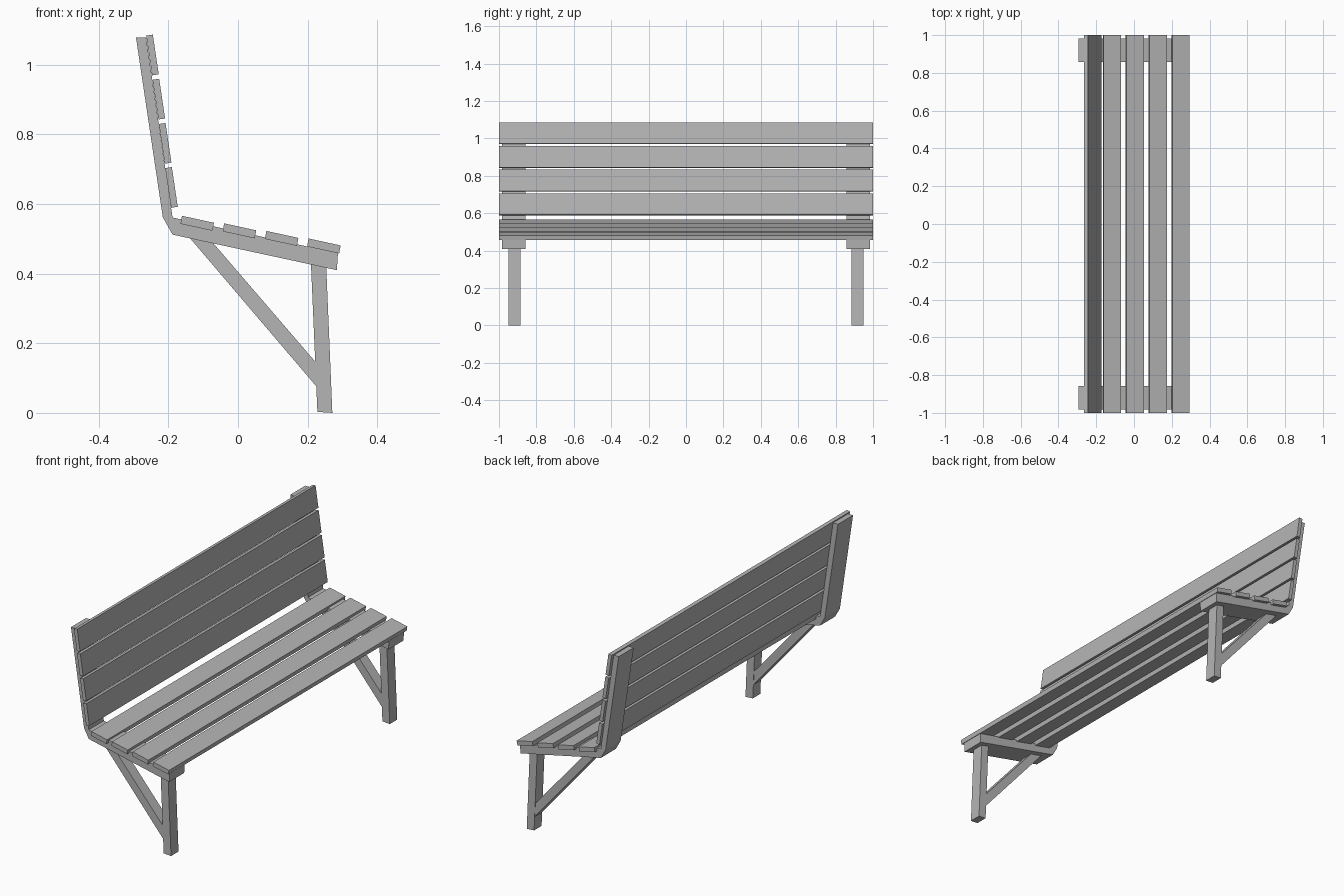
import bpy, bmesh
from mathutils import Vector

if "Cube" in bpy.data.objects:
    bpy.data.objects.remove(bpy.data.objects["Cube"])

grey = bpy.data.materials.new("grey_wood")
grey.diffuse_color = (0.46, 0.46, 0.46, 1)
grey.use_nodes = True
grey.node_tree.nodes["Principled BSDF"].inputs["Base Color"].default_value = grey.diffuse_color


def prism(name, profile, y0, y1):
    """Extrude an (x, z) profile from y0 to y1."""
    bm = bmesh.new()
    face = bm.faces.new([bm.verts.new((x, y0, z)) for x, z in profile])
    ext = bmesh.ops.extrude_face_region(bm, geom=[face])
    new = [v for v in ext["geom"] if isinstance(v, bmesh.types.BMVert)]
    bmesh.ops.translate(bm, verts=new, vec=(0, y1 - y0, 0))
    bmesh.ops.recalc_face_normals(bm, faces=bm.faces[:])
    me = bpy.data.meshes.new(name)
    bm.to_mesh(me)
    bm.free()
    me.materials.append(grey)
    ob = bpy.data.objects.new(name, me)
    bpy.context.collection.objects.link(ob)
    return ob


def pair(name, profile, y0, y1):
    """One part on each end of the bench."""
    prism(name + "_right", profile, y0, y1)
    prism(name + "_left", profile, -y1, -y0)


def slats(name, corner, along, across, step, count=4):
    """Row of full-width boards, spaced by step."""
    c, a, t, s = (Vector(v) for v in (corner, along, across, step))
    for i in range(count):
        p = c + s * i
        prism(f"{name}_{i + 1}", [p, p + a, p + a + t, p + t], -1, 1)


# bent end frames carrying back and seat
frame = [(-0.293, 1.078), (-0.216, 0.562), (-0.188, 0.512), (0.284, 0.410),
         (0.287, 0.459), (-0.188, 0.561), (-0.264, 1.078)]
pair("end_frame", frame, 0.857, 0.983)

# front legs
pair("leg", [(0.228, 0.003), (0.271, 0.0), (0.253, 0.43), (0.209, 0.44)], 0.886, 0.949)

# diagonal braces from leg to seat frame
pair("brace", [(0.226, 0.075), (0.222, 0.147), (-0.08, 0.498), (-0.145, 0.51)], 0.888, 0.947)

# seat boards
slats("seat_slat", (-0.165, 0.543), (0.092, -0.02), (0.004, 0.023), (0.1212, -0.0217))

# backrest boards
slats("back_slat", (-0.173, 0.592), (-0.017, 0.114), (-0.019, -0.003), (-0.0182, 0.1268))
